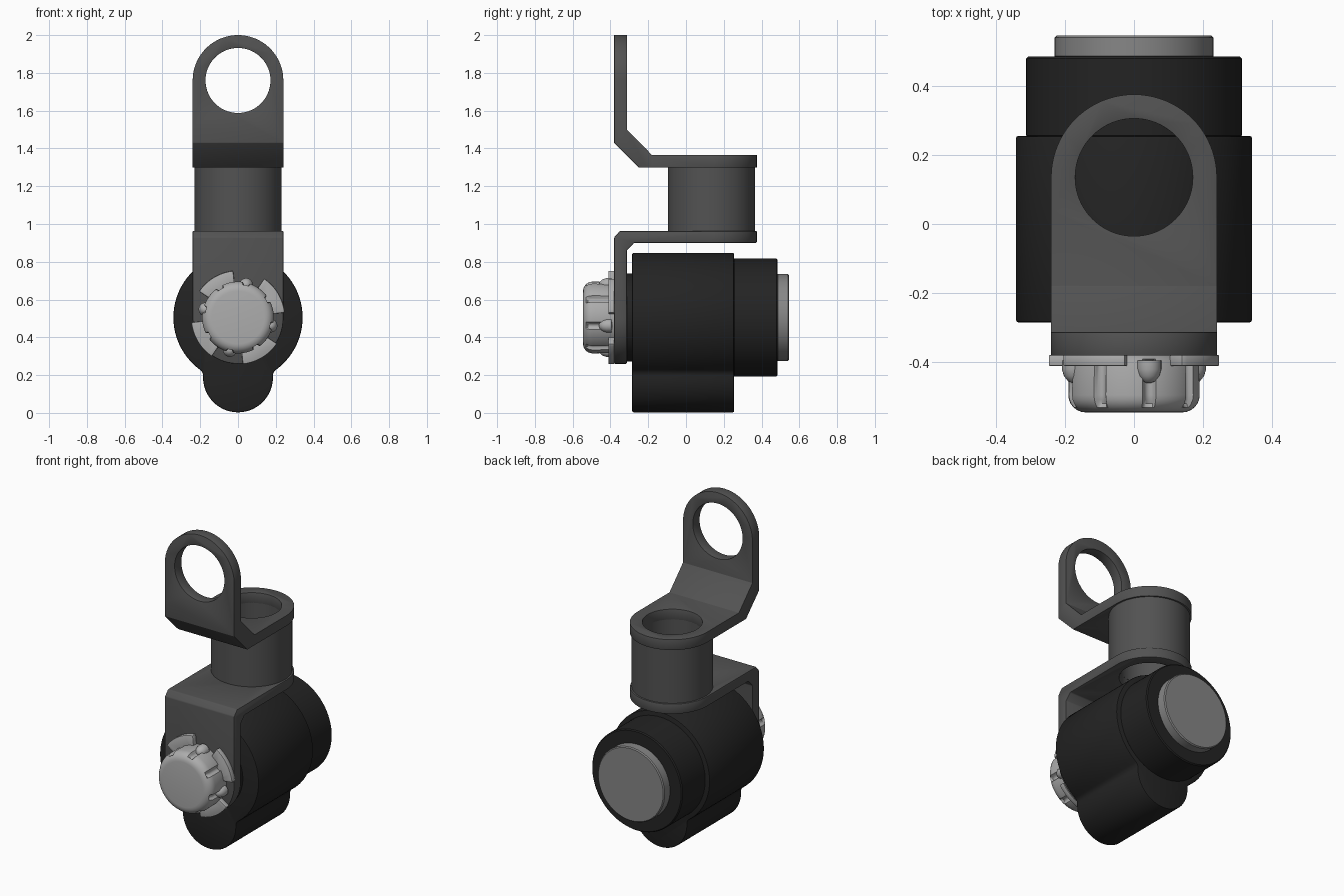
import bpy, bmesh
from math import sin, cos, pi, radians, sqrt, atan2

if "Cube" in bpy.data.objects:
    bpy.data.objects.remove(bpy.data.objects["Cube"])

def material(name, g):
    m = bpy.data.materials.new(name)
    m.diffuse_color = (g, g, g, 1)
    m.use_nodes = True
    m.node_tree.nodes["Principled BSDF"].inputs["Base Color"].default_value = m.diffuse_color
    return m

STEEL = material("dark_steel", 0.085)
RUBBER = material("black_rubber", 0.017)
PALE = material("pale_plastic", 0.42)
DISC = material("grey_metal", 0.24)

def put(axis, a, b, c):
    return {'X': (c, a, b), 'Y': (a, c, b), 'Z': (a, b, c)}[axis]

def finish(bm, name, mat):
    bmesh.ops.recalc_face_normals(bm, faces=bm.faces)
    me = bpy.data.meshes.new(name)
    bm.to_mesh(me)
    bm.free()
    ob = bpy.data.objects.new(name, me)
    bpy.context.collection.objects.link(ob)
    if mat:
        me.materials.append(mat)
    return ob

def select(ob):
    bpy.ops.object.select_all(action='DESELECT')
    ob.select_set(True)
    bpy.context.view_layer.objects.active = ob

def polish(ob, width=0.0):
    select(ob)
    if width:
        b = ob.modifiers.new("edge_round", 'BEVEL')
        b.width, b.segments, b.limit_method = width, 2, 'ANGLE'
        b.angle_limit = radians(30)
        bpy.ops.object.modifier_apply(modifier=b.name)
    bpy.ops.object.shade_smooth_by_angle(angle=radians(35))
    return ob

def prism(name, pts, axis, lo, hi, mat=None):
    bm = bmesh.new()
    a = [bm.verts.new(put(axis, u, v, lo)) for u, v in pts]
    b = [bm.verts.new(put(axis, u, v, hi)) for u, v in pts]
    bm.faces.new(a)
    bm.faces.new(b)
    for i in range(len(pts)):
        j = (i + 1) % len(pts)
        bm.faces.new((a[i], a[j], b[j], b[i]))
    return finish(bm, name, mat)

def lathe(name, prof, axis, centre, mat, n=96, closed=False, shape=None):
    """Revolve (radius, height) points; ends are capped unless closed."""
    bm = bmesh.new()
    rings = []
    for r, h in prof:
        ring = []
        for i in range(n):
            t = 2 * pi * i / n
            k = r - (shape(t, h) if shape else 0)
            ring.append(bm.verts.new(put(axis, centre[0] + k * cos(t), centre[1] + k * sin(t), h)))
        rings.append(ring)
    pairs = list(zip(rings, rings[1:]))
    if closed:
        pairs.append((rings[-1], rings[0]))
    else:
        bm.faces.new(rings[0])
        bm.faces.new(rings[-1])
    for a, b in pairs:
        for i in range(n):
            j = (i + 1) % n
            bm.faces.new((a[i], a[j], b[j], b[i]))
    return finish(bm, name, mat)

def arc(u, v, r, a0, a1, n):
    return [(u + r * cos(a0 + (a1 - a0) * i / n), v + r * sin(a0 + (a1 - a0) * i / n)) for i in range(n + 1)]

def tongue(c, s, far, r=0.24):
    """Strip outline with one round end."""
    return [(r * cos(pi * i / 40), c + s * r * sin(pi * i / 40)) for i in range(41)] + [(-r, far), (r, far)]

def boolean(ob, cutter, op):
    m = ob.modifiers.new("cut", 'BOOLEAN')
    m.object, m.operation, m.solver = cutter, op, 'EXACT'
    select(ob)
    bpy.ops.object.modifier_apply(modifier=m.name)
    bpy.data.objects.remove(cutter)

def bracket(name, side, end_z, s, far, holes):
    ob = prism(name, side, 'X', -0.3, 0.3, STEEL)
    boolean(ob, prism("cutter", tongue(0.135, 1, -1), 'Z', -1, 3), 'INTERSECT')
    boolean(ob, prism("cutter", tongue(end_z, s, far), 'Y', -1, 1), 'INTERSECT')
    for axis, c, r, lo, hi in holes:
        boolean(ob, prism("cutter", arc(0, c, r, 0, 2 * pi, 80)[:-1], axis, lo, hi), 'DIFFERENCE')
    return polish(ob, 0.005)

# Bent sheet brackets
bracket("upper_bracket",
        [(-0.38, 2.1), (-0.38, 1.43), (-0.25, 1.30), (0.5, 1.30), (0.5, 1.365),
         (-0.18, 1.365), (-0.313, 1.50), (-0.313, 2.1)],
        1.76, 1, 1, [('Z', 0.135, 0.17, 1.2, 1.5), ('Y', 1.76, 0.172, -0.6, 0)])
bracket("lower_bracket",
        [(-0.38, 0.1), (-0.38, 0.93), (-0.35, 0.963), (0.5, 0.963), (0.5, 0.90),
         (-0.275, 0.90), (-0.313, 0.86), (-0.313, 0.1)],
        0.50, -1, 2, [('Z', 0.135, 0.17, 0.8, 1.1)])

# Tube between the brackets
polish(lathe("spacer_tube", [(0.17, 0.96), (0.23, 0.96), (0.23, 1.302), (0.17, 1.302)],
             'Z', (0, 0.135), STEEL, closed=True))

# Barrel with a lower lobe, blended by small concave fillets
ZC, R, ZL, r, f = 0.505, 0.342, 0.188, 0.185, 0.04
d = ZC - ZL
k = ((R + f) ** 2 - (r + f) ** 2 + d * d) / (2 * d)
fx, fz = sqrt((R + f) ** 2 - k * k), ZC - k
a_top = atan2(fz - ZC, fx)
a_low = atan2(fz - ZL, fx)
outline = arc(0, ZC, R, a_top, pi - a_top, 72)
outline += arc(-fx, fz, f, -a_top, -a_low, 6)[1:]
outline += arc(0, ZL, r, pi - a_low, 2 * pi + a_low, 48)[1:]
outline += arc(fx, fz, f, pi + a_low, pi + a_top, 6)[1:-1]
polish(prism("barrel_body", outline, 'Y', -0.285, 0.255, RUBBER), 0.008)

def drum(name, rad, y0, y1, mat, c=0.006):
    return polish(lathe(name, [(rad - c, y0), (rad, y0 + c), (rad, y1 - c), (rad - c, y1)],
                        'Y', (0, ZC), mat))

drum("rear_collar", 0.312, 0.25, 0.485, RUBBER)
drum("end_disc", 0.23, 0.48, 0.545, DISC)
drum("front_spacer", 0.233, -0.314, -0.28, RUBBER, 0.002)

# Knob cap with eight narrow flutes
PHASE = radians(31)

def flutes(t, h):
    x = (t - PHASE + pi / 8) % (pi / 4) - pi / 8
    w = radians(5.5)
    return 0.018 * sqrt(1 - (x / w) ** 2) if abs(x) < w and -0.525 < h < -0.392 else 0

cap = [(0.187, -0.38), (0.187, -0.391), (0.188, -0.395), (0.19, -0.495)]
cap += [(0.14 + 0.05 * cos(q), -0.495 - 0.05 * sin(q)) for q in (radians(15 * i) for i in range(1, 7))]
polish(lathe("knob_cap", cap, 'Y', (0, ZC), PALE, n=240, shape=flutes))

# Four flange lugs, with a tapered nub in each gap
for i in range(4):
    m = PHASE + i * pi / 2
    h = radians(25)
    seg = arc(0, ZC, 0.248, m - h, m + h, 12) + arc(0, ZC, 0.16, m + h, m - h, 8)
    polish(prism(f"knob_lug_{i + 1}", seg, 'Y', -0.411, -0.379, PALE), 0.004)
    g = m + pi / 4
    polish(lathe(f"knob_nub_{i + 1}",
                 [(0.036, -0.395), (0.036, -0.42), (0.03, -0.44), (0.018, -0.455), (0.006, -0.46)],
                 'Y', (0.178 * cos(g), ZC + 0.178 * sin(g)), PALE, n=24))
